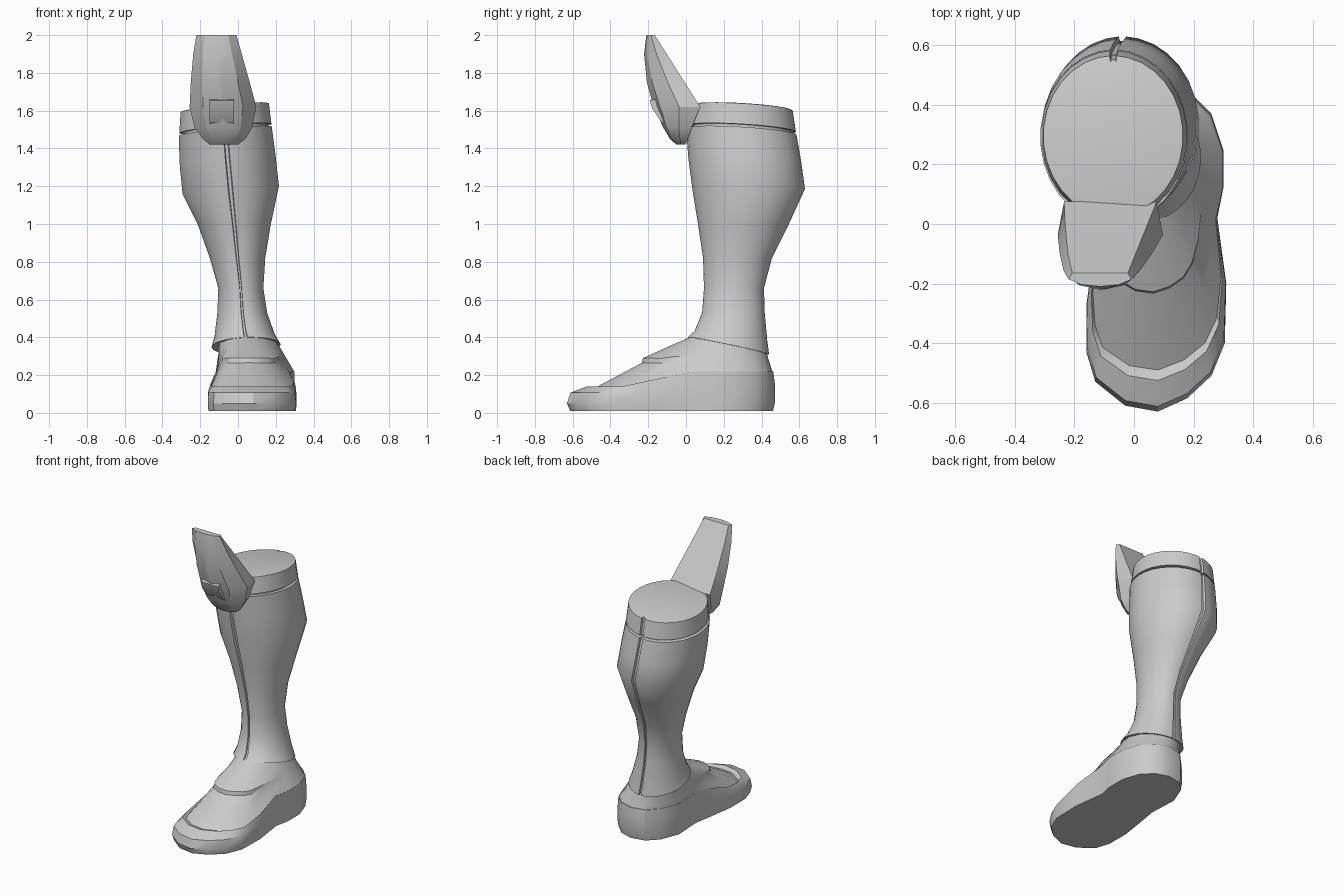
import bpy, bmesh, math
from mathutils import Vector

cube = bpy.data.objects.get("Cube")
if cube:
    bpy.data.objects.remove(cube, do_unlink=True)

grey = bpy.data.materials.new("light_grey")
grey.use_nodes = True
color = (0.6, 0.6, 0.6, 1)
grey.diffuse_color = color
grey.node_tree.nodes["Principled BSDF"].inputs["Base Color"].default_value = color


def loft(name, rings, angle=35):
    """Skin a stack of closed rings, cap both ends and shade it."""
    bm = bmesh.new()
    loops = [[bm.verts.new(p) for p in ring] for ring in rings]
    n = len(loops[0])
    for a, b in zip(loops, loops[1:]):
        for i in range(n):
            j = (i + 1) % n
            bm.faces.new((a[i], a[j], b[j], b[i]))
    bm.faces.new(loops[0][::-1])
    bm.faces.new(loops[-1])
    bmesh.ops.recalc_face_normals(bm, faces=bm.faces)
    mesh = bpy.data.meshes.new(name)
    bm.to_mesh(mesh)
    bm.free()
    mesh.materials.append(grey)
    ob = bpy.data.objects.new(name, mesh)
    bpy.context.collection.objects.link(ob)
    bpy.ops.object.select_all(action='DESELECT')
    ob.select_set(True)
    bpy.context.view_layer.objects.active = ob
    bpy.ops.object.shade_smooth_by_angle(angle=math.radians(angle))
    return ob


def ramp(v, pts):
    """Piecewise linear lookup."""
    for (a, fa), (b, fb) in zip(pts, pts[1:]):
        if v <= b:
            return fa + (fb - fa) * max(0, (v - a) / (b - a))
    return pts[-1][1]


# Columns around the shin, with a narrow sunken seam at front and back
columns = []
for half in range(2):
    seam = -math.pi / 2 + half * math.pi
    columns += [(seam - 0.05, 1), (seam - 0.035, 0.95), (seam + 0.035, 0.95), (seam + 0.05, 1)]
    columns += [(seam + math.pi * k / 15, 1) for k in range(1, 15)]


def oval(z, x0, x1, y0, y1, tx=0.0, ty=0.0, inset=0.0):
    """Tilted oval ring from its extents."""
    cx, cy = (x0 + x1) / 2, (y0 + y1) / 2
    ring = []
    for a, push in columns:
        dx = math.cos(a) * ((x1 - x0) / 2 - inset) * push
        dy = math.sin(a) * ((y1 - y0) / 2 - inset) * push
        ring.append((cx + dx, cy + dy, z + tx * dx + ty * dy))
    return ring


# Shin guard: flared hem, slim ankle, full calf
hem = (0.355, -0.14, 0.225, 0.01, 0.44, 0.04, -0.21)
shin_rows = [
    hem,
    (0.41, -0.125, 0.195, 0.045, 0.43, 0.03, -0.12),
    (0.53, -0.11, 0.155, 0.085, 0.417),
    (0.66, -0.105, 0.135, 0.095, 0.413),
    (0.82, -0.15, 0.145, 0.09, 0.455),
    (1.0, -0.215, 0.175, 0.063, 0.545),
    (1.18, -0.295, 0.218, 0.035, 0.63, 0.08, 0.02),
    (1.34, -0.31, 0.2, 0.012, 0.61, 0.1, -0.03),
    (1.49, -0.315, 0.18, 0.0, 0.585, 0.1, -0.06),
]
loft("shin_guard", [oval(*hem, inset=0.02)] + [oval(*r) for r in shin_rows]
     + [oval(*shin_rows[-1], inset=0.025)])

# Cuff band above a thin groove
base = (1.505, -0.312, 0.178, 0.01, 0.582, 0.1, -0.06)
loft("cuff_band", [
    oval(1.48, *base[1:], inset=0.025),
    oval(*base, inset=0.025),
    oval(*base),
    oval(1.615, -0.305, 0.165, 0.025, 0.565, 0.1, -0.055),
    oval(1.618, -0.295, 0.155, 0.035, 0.555, 0.1, -0.055),
])

# Shoe: plan outline from the toe round the heel
outline = [(0.08, -0.63), (0.18, -0.585), (0.26, -0.51), (0.305, -0.4), (0.31, -0.2),
           (0.28, 0.02), (0.3, 0.12), (0.3, 0.25), (0.26, 0.37), (0.19, 0.44),
           (0.1, 0.47), (0.0, 0.45), (-0.07, 0.38), (-0.12, 0.25), (-0.11, 0.05),
           (-0.135, -0.1), (-0.16, -0.27), (-0.16, -0.43), (-0.13, -0.53), (-0.03, -0.61)]


def rim(y):
    return ramp(y, [(-0.4, 0.14), (-0.25, 0.16), (-0.1, 0.2), (0.05, 0.22), (0.5, 0.22)])


def shoe_ring(toe_scale, heel_scale, height):
    """Outline pulled in more at the toe than at the heel."""
    ring = []
    for x, y in outline:
        s = ramp(y, [(-0.4, toe_scale), (0.1, heel_scale)])
        ring.append(Vector((0.08 + (x - 0.08) * (1 + s) / 2, -0.05 + (y + 0.05) * s, height(y))))
    return ring


shoe = [
    shoe_ring(0.97, 0.98, lambda y: 0.01),
    shoe_ring(1, 1, lambda y: 0.05),
    shoe_ring(0.97, 1, lambda y: 0.02 + 0.62 * rim(y)),
    shoe_ring(0.82, 0.985, rim),
    shoe_ring(0.76, 0.975, lambda y: rim(y) - 0.012 * (y < 0)),
]
panel = shoe[-1]
ankle = []
for x, y in outline:
    a = math.atan2(y - 0.15, x - 0.06)
    dx, dy = 0.165 * math.cos(a), 0.2 * math.sin(a)
    ankle.append(Vector((0.045 + dx, 0.225 + dy, 0.365 - 0.19 * dy)))

# Upper rises to the ankle, with the instep overlapping the toe panel
for t, lift in ((0.25, 0), (0.5, 0), (0.51, 0.022), (0.75, 0.012), (1, 0)):
    ring = []
    for (x, y), p, q in zip(outline, panel, ankle):
        v = p.lerp(q, t)
        v.z += lift * ramp(y, [(-0.25, 1), (0.0, 0)])
        ring.append(v)
    shoe.append(ring)
loft("shoe", shoe, 32)


# Knee plate: flat back, faceted and bulging front
def plate_ring(z, x0, x1, front, back):
    w, d = x1 - x0, front - back
    shape = [(0.06, 0), (0, 0.45), (0.2, 0.86), (0.5, 1), (0.8, 0.86), (1, 0.45), (0.94, 0)]
    return [(x0 + w * u, back + d * v, z) for u, v in shape]


loft("knee_plate", [plate_ring(*r) for r in (
    (1.42, -0.15, 0.0, -0.05, -0.005),
    (1.45, -0.185, 0.04, -0.085, 0.01),
    (1.51, -0.23, 0.075, -0.12, 0.03),
    (1.62, -0.256, 0.097, -0.172, 0.075),
    (1.75, -0.25, 0.062, -0.207, -0.007),
    (1.9, -0.237, 0.02, -0.222, -0.102),
    (2.0, -0.22, -0.008, -0.21, -0.165),
)], 25)

# Small wedge on the front of the knee plate
loft("knee_wedge", [
    [(x, y, z) for x, y, z in ((-0.15, -0.1, lo), (-0.15, front, hi),
                               (-0.02, front, hi), (-0.02, -0.1, lo))]
    for lo, hi, front in ((1.52, 1.54, -0.13), (1.6, 1.61, -0.178), (1.67, 1.655, -0.192))
], 20)
